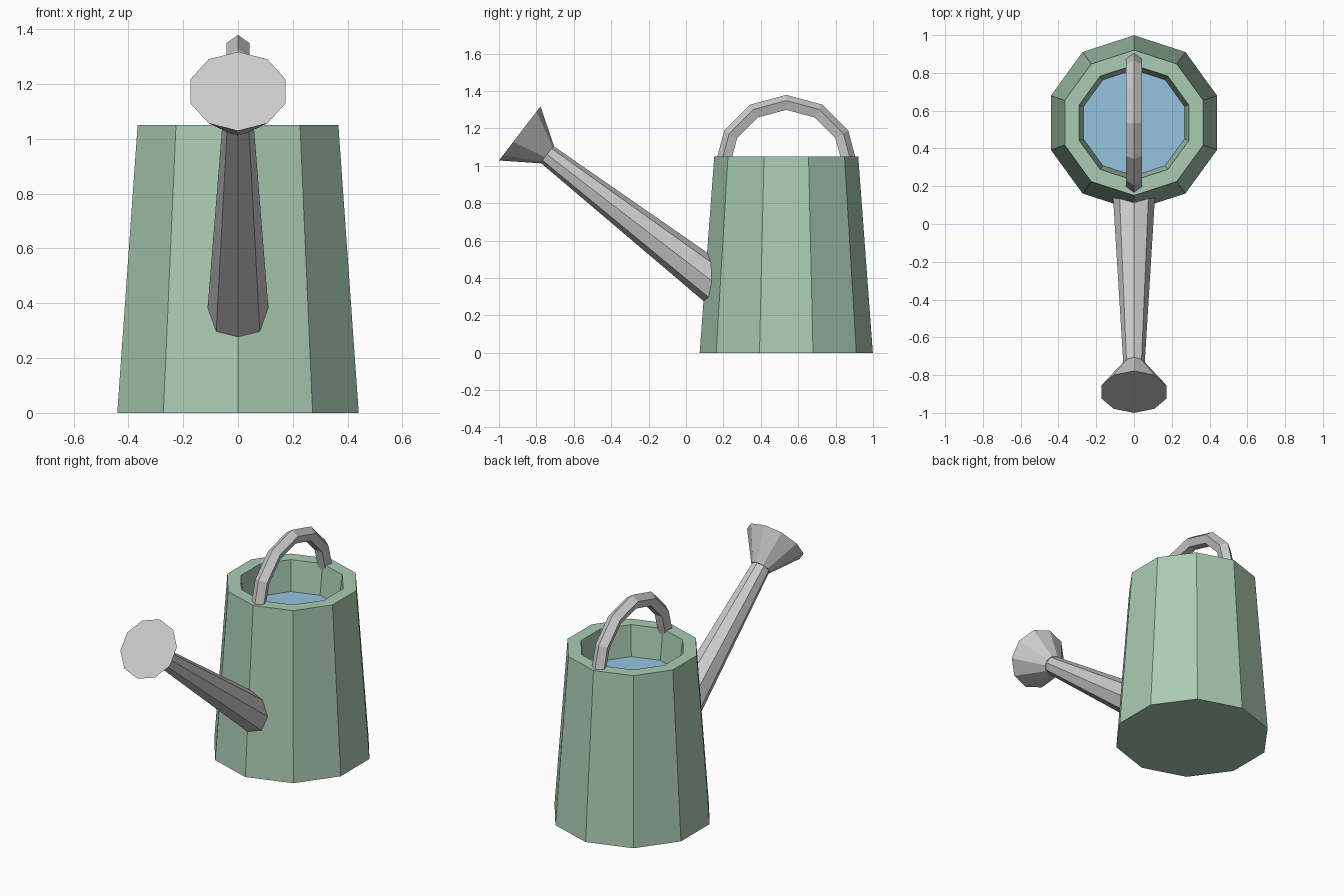
import bpy, bmesh
from math import sin, cos, pi
from mathutils import Vector

if "Cube" in bpy.data.objects:
    bpy.data.objects.remove(bpy.data.objects["Cube"])

X = Vector((1, 0, 0))
CY = 0.536  # body axis


def ring(centre, up, r, n):
    """n-gon spanned by X and 'up', with one corner pointing along 'up'."""
    return [centre + r * (cos(2 * pi * i / n) * up + sin(2 * pi * i / n) * X)
            for i in range(n)]


def loft(name, rings, colour=None):
    """Skin a list of rings and cap both ends."""
    bm = bmesh.new()
    loops = [[bm.verts.new(p) for p in r] for r in rings]
    n = len(loops[0])
    for a, b in zip(loops, loops[1:]):
        for i in range(n):
            j = (i + 1) % n
            bm.faces.new((a[i], a[j], b[j], b[i]))
    bm.faces.new(loops[0])
    bm.faces.new(loops[-1])
    bmesh.ops.recalc_face_normals(bm, faces=bm.faces)
    mesh = bpy.data.meshes.new(name)
    bm.to_mesh(mesh)
    bm.free()
    obj = bpy.data.objects.new(name, mesh)
    bpy.context.collection.objects.link(obj)
    if colour:
        mat = bpy.data.materials.new(name + "_paint")
        mat.diffuse_color = (*colour, 1)
        mat.use_nodes = True
        mat.node_tree.nodes["Principled BSDF"].inputs["Base Color"].default_value = mat.diffuse_color
        mesh.materials.append(mat)
    return obj


def level(z, r):
    return ring(Vector((0, CY, z)), Vector((0, 1, 0)), r, 10)


# Tapered ten-sided body with a rim and a hollow inside
loft("body", [level(0, 0.463), level(1.05, 0.385), level(1.05, 0.305), level(0.84, 0.278)],
     (0.40, 0.60, 0.45))

# Water surface
loft("water", [level(0.835, 0.277), level(0.86, 0.281)], (0.30, 0.55, 0.75))

# Eight-sided spout, running from inside the body up to the rose
neck = Vector((0, -0.743, 1.061))
axis = Vector((0, -0.793, 0.609)).normalized()
up = X.cross(axis) * -1
loft("spout", [ring(neck - 1.2 * axis, up, 0.115, 8), ring(neck + 0.01 * axis, up, 0.056, 8)])

# Ten-sided flared rose
loft("rose", [ring(neck, up, 0.060, 10), ring(neck + 0.184 * axis, up, 0.182, 10)])

# Arched handle with a five-sided section, feet sunk into the rim
arch = []
for k in range(7):
    out = Vector((0, cos(pi * k / 6), sin(pi * k / 6)))
    arch.append(ring(Vector((0, CY, 0.996)) + 0.339 * out, out, 0.044, 5))
loft("handle", arch)
